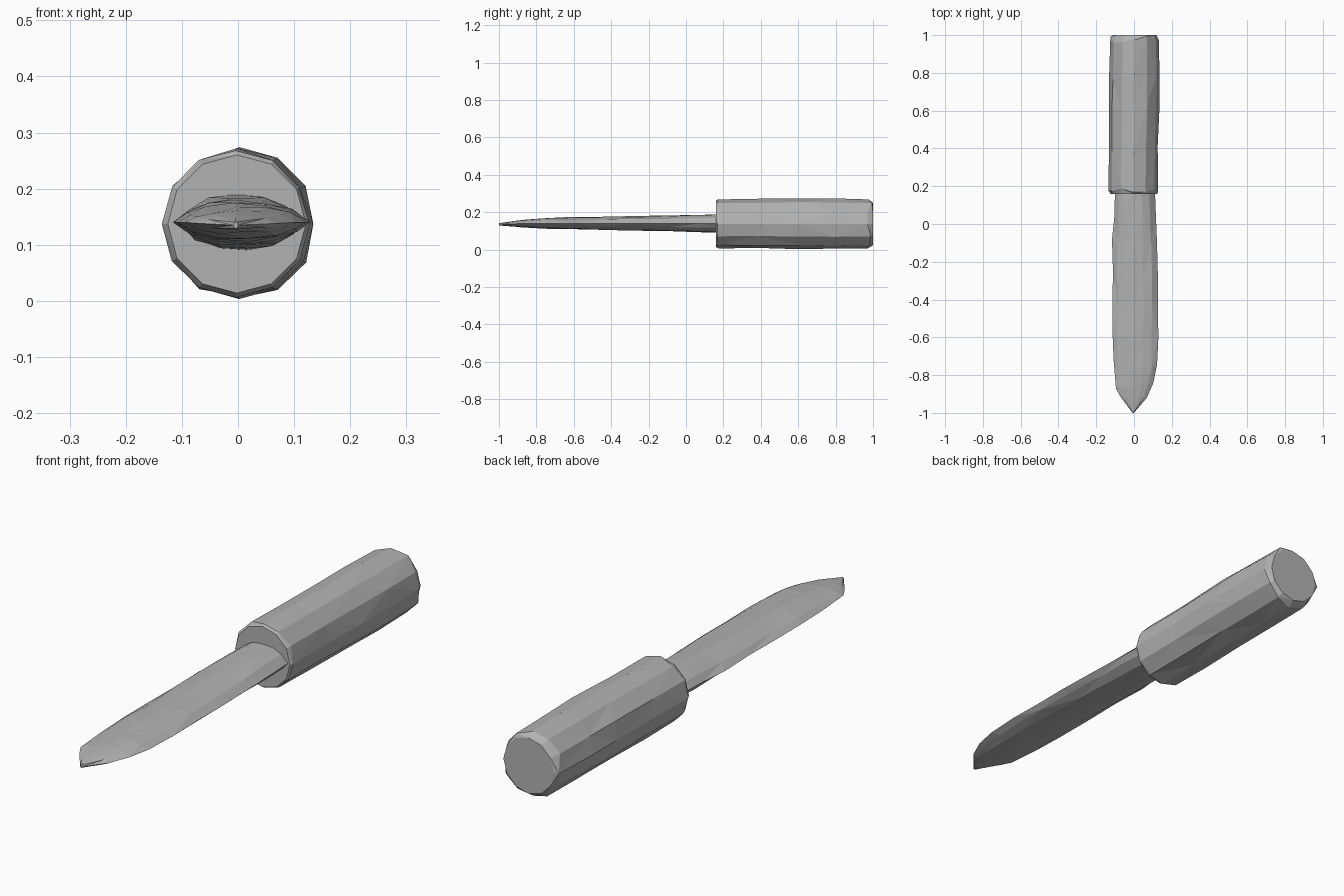
import bpy, bmesh, math, random

cube = bpy.data.objects.get("Cube")
if cube:
    bpy.data.objects.remove(cube, do_unlink=True)

rng = random.Random(4)
AXIS_Z = 0.137

grey = bpy.data.materials.new("plain grey")
grey.use_nodes = True
colour = (0.45, 0.45, 0.45, 1)
grey.diffuse_color = colour
grey.node_tree.nodes["Principled BSDF"].inputs["Base Color"].default_value = colour


def loft(name, rings):
    """Skin a list of closed rings running along y, with capped ends."""
    bm = bmesh.new()
    loops = [[bm.verts.new(p) for p in ring] for ring in rings]
    n = len(loops[0])
    for k, (a, b) in enumerate(zip(loops, loops[1:])):
        for i in range(n):
            j = (i + 1) % n
            # alternate the diagonals for an irregular faceted skin
            if (i + k) % 2:
                bm.faces.new((a[i], a[j], b[j]))
                bm.faces.new((a[i], b[j], b[i]))
            else:
                bm.faces.new((a[i], a[j], b[i]))
                bm.faces.new((a[j], b[j], b[i]))
    bm.faces.new(loops[0])
    bm.faces.new(loops[-1])
    bmesh.ops.recalc_face_normals(bm, faces=bm.faces)
    mesh = bpy.data.meshes.new(name)
    bm.to_mesh(mesh)
    bm.free()
    mesh.materials.append(grey)
    obj = bpy.data.objects.new(name, mesh)
    bpy.context.collection.objects.link(obj)
    return obj


# Handle: rough twelve-sided grip, (y, radius, centre x, jitter)
handle_stations = [
    (0.16, 0.123, -0.002, 0.0), (0.178, 0.131, -0.004, 0.001),
    (0.40, 0.131, -0.002, 0.004), (0.60, 0.134, 0.002, 0.003),
    (0.80, 0.134, 0.003, 0.003), (0.975, 0.130, 0.004, 0.002),
    (1.0, 0.113, 0.006, 0.0),
]
SIDES = 12
rings = []
for k, (y, r, cx, jit) in enumerate(handle_stations):
    ring = []
    for i in range(SIDES):
        a = 2 * math.pi * i / SIDES
        rr = r + rng.uniform(-jit, jit)
        dy = rng.uniform(-12, 12) * jit
        ring.append((cx + rr * math.cos(a), y + dy, AXIS_Z + rr * math.sin(a)))
    rings.append(ring)
loft("handle", rings)

# Blade: pointed lens section, (y, half width, half thickness, centre x, centre z)
blade_stations = [
    (0.20, 0.105, 0.050, 0.005, 0.140), (0.06, 0.112, 0.050, 0.006, 0.140),
    (-0.10, 0.119, 0.043, 0.004, 0.140), (-0.27, 0.119, 0.038, 0.007, 0.141),
    (-0.44, 0.119, 0.035, 0.008, 0.141), (-0.60, 0.122, 0.032, 0.006, 0.141),
    (-0.74, 0.117, 0.028, 0.006, 0.140), (-0.86, 0.100, 0.021, 0.004, 0.140),
    (-0.92, 0.068, 0.015, 0.000, 0.138), (-1.0, 0.004, 0.006, -0.004, 0.135),
]
section = [(1, 0), (0.72, 0.62), (0.35, 0.94), (-0.08, 1), (-0.5, 0.85), (-0.8, 0.48)]
section += [(-x, -z) for x, z in section]
rings = []
for k, (y, w, t, cx, cz) in enumerate(blade_stations):
    wobble = 1 if 0 < k < len(blade_stations) - 2 else 0
    rings.append([(cx + w * (x + wobble * rng.uniform(-.03, .03)),
                   y + wobble * rng.uniform(-.025, .025),
                   cz + t * z * (1 + wobble * rng.uniform(-.1, .06)))
                  for x, z in section])
loft("blade", rings)
